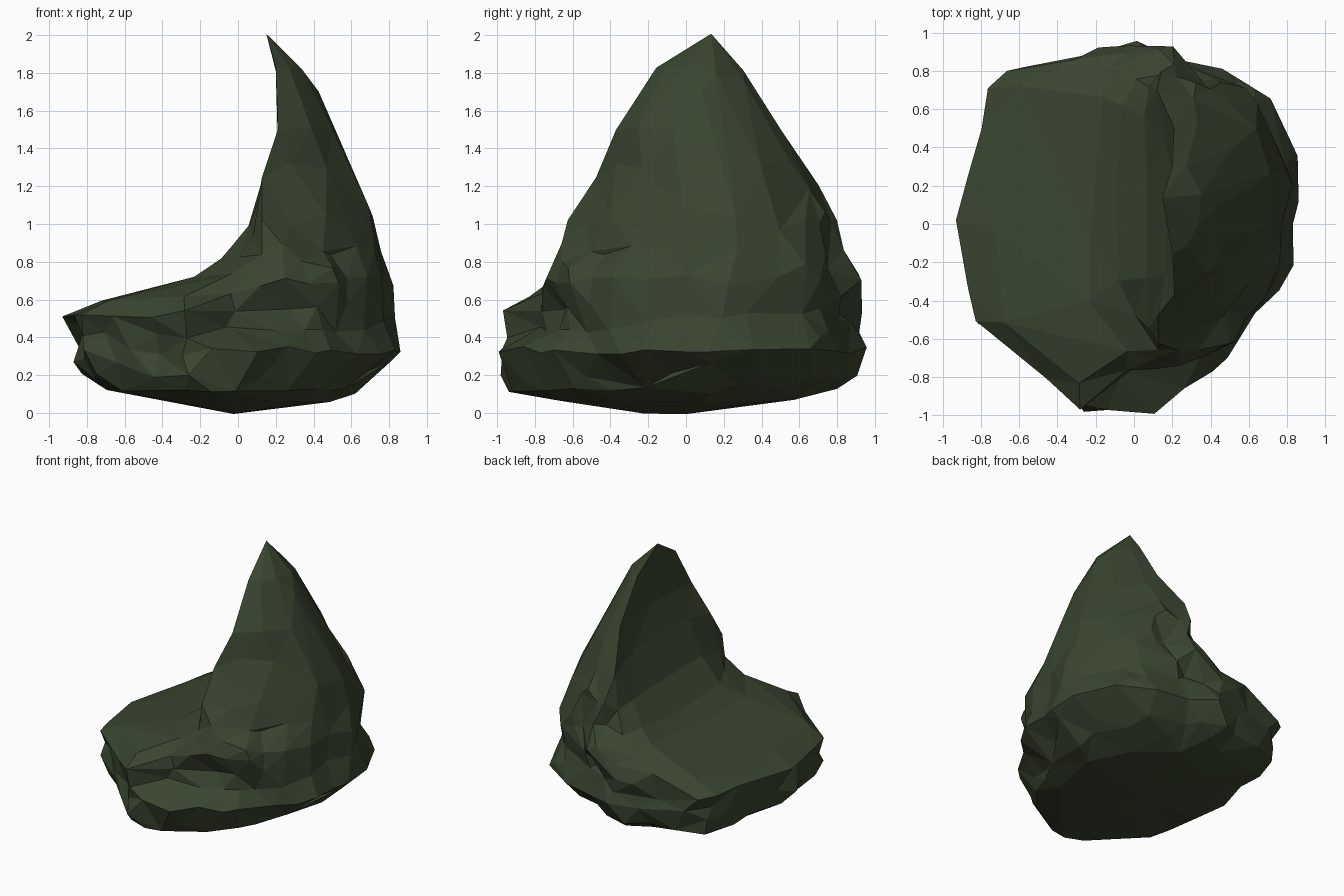
import bpy, bmesh, math
from mathutils import Vector, noise

if "Cube" in bpy.data.objects:
    bpy.data.objects.remove(bpy.data.objects["Cube"])

# Plan outline: radius every 15 degrees, counter-clockwise from +x
OUTLINE = [.83, .93, .92, .97, .94, .88, .98, .95, 1.0, 1.06, .94, .90,
           .91, .90, .985, .93, .93, 1.02, .985, .90, .84, .80, .83, .85]
# Height levels: z, x min, x max, y min, y max
LEVELS = [(.00, -.06, .06, -.25, .05), (.06, -.35, .50, -.66, .53),
          (.12, -.68, .62, -.95, .76), (.20, -.83, .74, -.97, .91),
          (.33, -.86, .91, -.98, .98), (.42, -.88, .87, -.93, .94),
          (.52, -.91, .84, -.95, .93), (.62, -.72, .83, -.97, .94),
          (.70, -.44, .82, -.91, .91), (.77, -.24, .80, -.80, .87),
          (.85, -.12, .78, -.68, .85), (.96, -.03, .75, -.63, .84),
          (1.05, .04, .72, -.60, .81), (1.30, .15, .61, -.43, .65),
          (1.50, .21, .52, -.37, .50), (1.74, .20, .40, -.22, .36),
          (1.83, .20, .34, -.15, .28), (2.0, .15, .16, .12, .14)]
SEGS, STEPS = 72, 4


def clamp(t):
    return min(1, max(0, t))


def radius(a):
    f = (a / math.tau * 24) % 24
    i = int(f)
    return OUTLINE[i] + (OUTLINE[(i + 1) % 24] - OUTLINE[i]) * (f - i)


def ring_point(level, a):
    z, x0, x1, y0, y1 = level
    r = radius(a)
    u, v = r * math.cos(a) / .91, r * math.sin(a) / .985
    # Upper rings turn into a crescent blade, hollow towards -x
    k = clamp((z - .65) / .65)
    k = k * k * (3 - 2 * k)
    s, c = math.sin(a), math.cos(a)
    ub = -1 + (.12 * c * c if c < 0 else 2 * c ** 1.5)
    u, v = u + (ub - u) * k, v + (s - v) * k
    p = Vector(((x0 + x1) / 2 + u * (x1 - x0) / 2, (y0 + y1) / 2 + v * (y1 - y0) / 2, z))
    # Dish the floor of the hollow a little below its rims
    left = max(0, -c)
    p.z -= .05 * left ** 2 * clamp((z - .5) / .25) * clamp((1.5 - z) / .5)
    # Front right steps back above the low front lobe
    if p.y < -.65:
        p.y -= (p.y + .65) * .6 * clamp((p.x + .25) / .2) * clamp((z - .35) / .1)
    # Crags: strong front and back, faint in the hollow, on the +x flank and at the tip
    smooth = left if z > .5 else 0
    smooth = max(smooth, max(0, c) ** 2 * clamp((z - .3) / .2))
    amp = .06 * (1 - .85 * smooth) * min(1, z / .15) * clamp((1.6 - z) / .8)
    n = noise.noise(p * 4.2 + Vector((3, 7, 1))) + .6 * noise.noise(p * 8.5)
    p += Vector((c, s, .7 * noise.noise(p * 5))) * (n * amp - .1 * amp)
    return p


# Rock body: dense loft through the levels
levels = []
for a, b in zip(LEVELS, LEVELS[1:]):
    for j in range(STEPS):
        levels.append([p + (q - p) * j / STEPS for p, q in zip(a, b)])
levels.append(LEVELS[-1])
bm = bmesh.new()
rings = [[bm.verts.new(ring_point(l, math.tau * i / SEGS)) for i in range(SEGS)] for l in levels]
for lo, hi in zip(rings, rings[1:]):
    for i in range(SEGS):
        j = (i + 1) % SEGS
        bm.faces.new((lo[i], lo[j], hi[j], hi[i]))
bm.faces.new(rings[0][::-1])
bm.faces.new(rings[-1])
bmesh.ops.remove_doubles(bm, verts=bm.verts, dist=.002)
bmesh.ops.triangulate(bm, faces=bm.faces)
bmesh.ops.recalc_face_normals(bm, faces=bm.faces)
mesh = bpy.data.meshes.new("peaked_rock")
bm.to_mesh(mesh)
count = len(bm.faces)
bm.free()
rock = bpy.data.objects.new("peaked_rock", mesh)
bpy.context.collection.objects.link(rock)

# Reduce to irregular low-poly facets
dec = rock.modifiers.new("facets", 'DECIMATE')
dec.ratio = 400 / count

mat = bpy.data.materials.new("dark_moss_green")
mat.diffuse_color = (.042, .06, .029, 1)
mat.use_nodes = True
mat.node_tree.nodes["Principled BSDF"].inputs["Base Color"].default_value = mat.diffuse_color
mesh.materials.append(mat)
